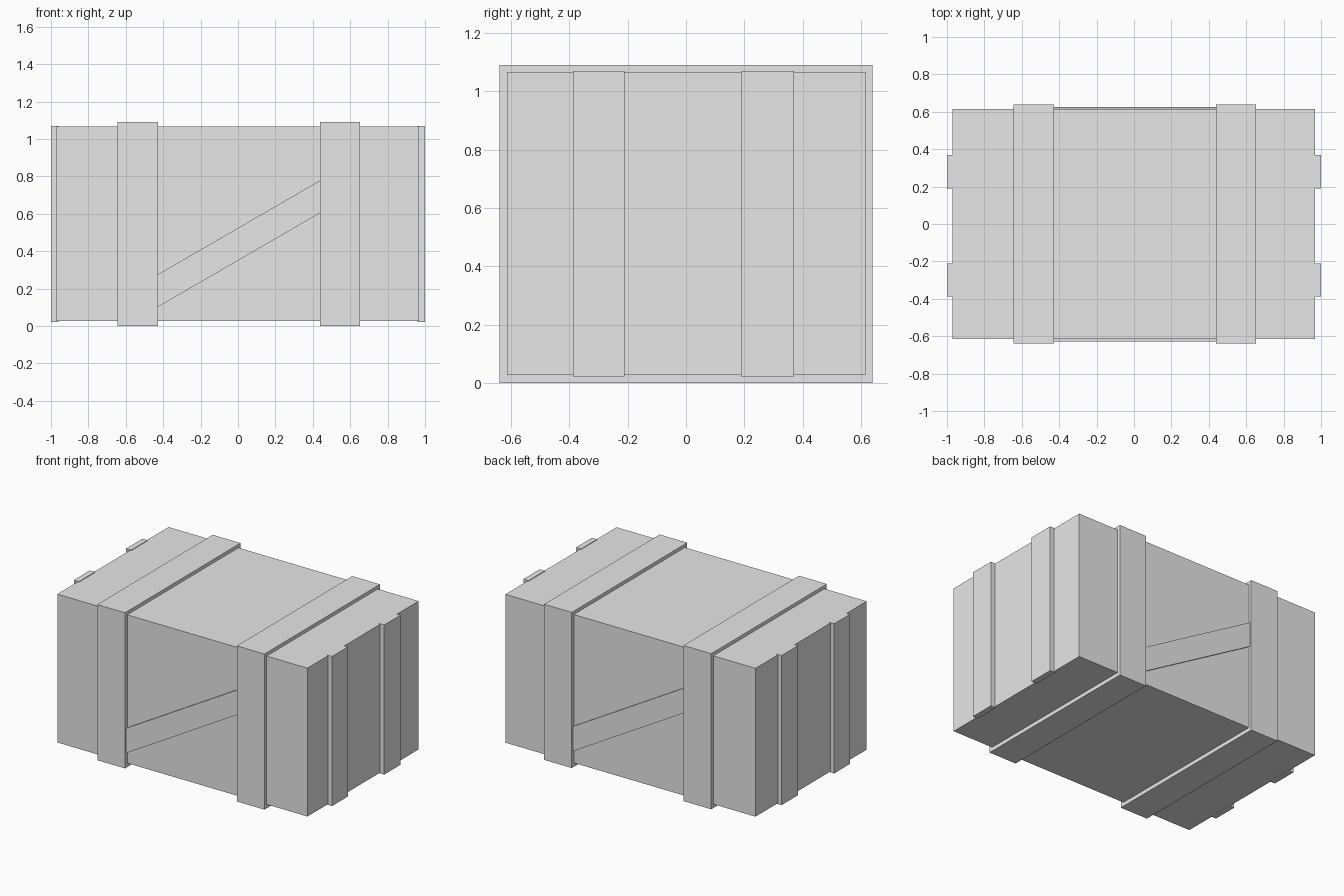
import bpy
import bmesh

cube = bpy.data.objects.get("Cube")
if cube:
    bpy.data.objects.remove(cube, do_unlink=True)

grey = bpy.data.materials.new("plain_grey")
grey.use_nodes = True
colour = (0.8, 0.8, 0.8, 1)
grey.diffuse_color = colour
grey.node_tree.nodes["Principled BSDF"].inputs["Base Color"].default_value = colour


def prism(name, outline, y0, y1):
    """Extrude an outline in the XZ plane from y0 to y1."""
    bm = bmesh.new()
    base = bm.faces.new([bm.verts.new((x, y0, z)) for x, z in outline])
    ext = bmesh.ops.extrude_face_region(bm, geom=[base])["geom"]
    moved = [v for v in ext if isinstance(v, bmesh.types.BMVert)]
    bmesh.ops.translate(bm, verts=moved, vec=(0, y1 - y0, 0))
    bmesh.ops.recalc_face_normals(bm, faces=bm.faces)
    mesh = bpy.data.meshes.new(name)
    bm.to_mesh(mesh)
    bm.free()
    mesh.materials.append(grey)
    obj = bpy.data.objects.new(name, mesh)
    bpy.context.collection.objects.link(obj)
    return obj


def box(name, x0, x1, y0, y1, z0, z1):
    return prism(name, [(x0, z0), (x1, z0), (x1, z1), (x0, z1)], y0, y1)


# Crate body
box("crate_body", -0.97, 0.968, -0.614, 0.616, 0.027, 1.066)

# Bands wrapping all four long sides
band_left, band_right = 0.438, -0.428
box("left_band", band_left, 0.652, -0.639, 0.639, 0, 1.09)
box("right_band", -0.643, band_right, -0.639, 0.639, 0, 1.09)

# Upright battens on both ends
for side, x0, x1 in (("left", 0.96, 1.0), ("right", -1.0, -0.96)):
    box(side + "_front_batten", x0, x1, -0.388, -0.211, 0.022, 1.07)
    box(side + "_back_batten", x0, x1, 0.189, 0.37, 0.022, 1.07)


# Diagonal braces between the bands, rising opposite ways front and back
def brace(name, low_x, high_x, y0, y1, lift):
    low, high, width = 0.102 + lift, 0.604 + lift, 0.174
    prism(name, [(low_x, low), (high_x, high),
                 (high_x, high + width), (low_x, low + width)], y0, y1)


brace("front_brace", band_right, band_left, -0.627, -0.6, 0)
brace("back_brace", band_left, band_right, 0.6, 0.626, 0.01)
